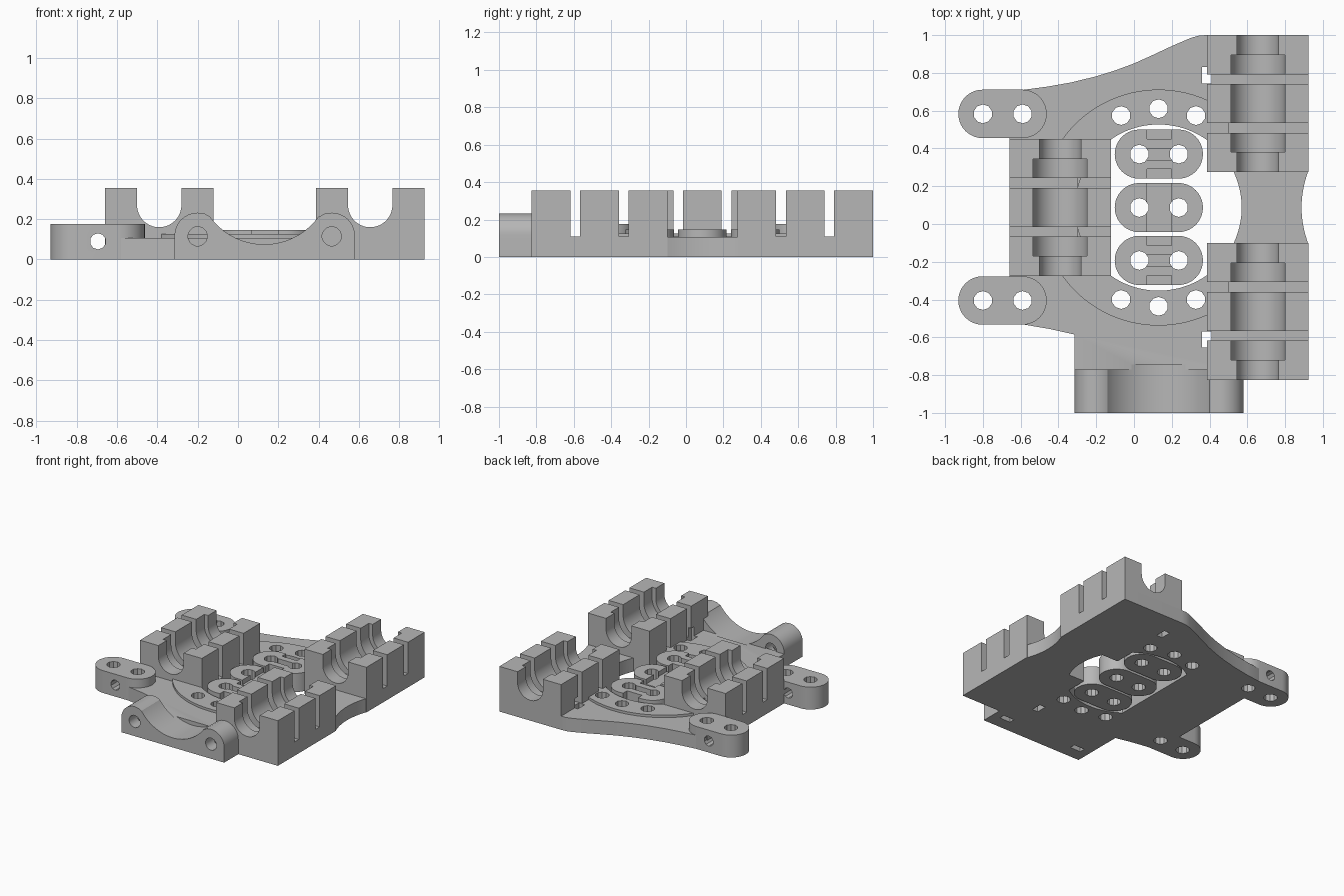
import bpy, bmesh
from math import sin, cos, pi

if "Cube" in bpy.data.objects:
    bpy.data.objects.remove(bpy.data.objects["Cube"])

grey = bpy.data.materials.new("plain_grey")
grey.use_nodes = True
grey.diffuse_color = (0.47, 0.47, 0.47, 1)
grey.node_tree.nodes["Principled BSDF"].inputs["Base Color"].default_value = (0.47, 0.47, 0.47, 1)


def prism(name, pts, lo, hi, axis="z"):
    """Extrude a 2D outline along z, or an x/z outline along y."""
    bm = bmesh.new()
    place = (lambda p, h: (p[0], p[1], h)) if axis == "z" else (lambda p, h: (p[0], h, p[1]))
    a = [bm.verts.new(place(p, lo)) for p in pts]
    b = [bm.verts.new(place(p, hi)) for p in pts]
    bm.faces.new(a)
    bm.faces.new(b)
    n = len(pts)
    for i in range(n):
        j = (i + 1) % n
        bm.faces.new((a[i], a[j], b[j], b[i]))
    bmesh.ops.recalc_face_normals(bm, faces=bm.faces)
    me = bpy.data.meshes.new(name)
    bm.to_mesh(me)
    bm.free()
    me.materials.append(grey)
    ob = bpy.data.objects.new(name, me)
    bpy.context.collection.objects.link(ob)
    return ob


def arc(cx, cy, r, start, end, n):
    return [(cx + r * cos(start + (end - start) * i / n),
             cy + r * sin(start + (end - start) * i / n)) for i in range(n + 1)]


def circle(cx, cy, r, n):
    return arc(cx, cy, r, pi / n, 2 * pi + pi / n, n)[:-1]


def rect(x0, x1, y0, y1):
    return [(x0, y0), (x1, y0), (x1, y1), (x0, y1)]


def stadium(x0, x1, cy, r):
    return arc(x1 - r, cy, r, -pi / 2, pi / 2, 20) + arc(x0 + r, cy, r, pi / 2, 1.5 * pi, 20)


def cutter(pts, lo, hi, axis="z"):
    ob = prism("cutter", pts, lo, hi, axis)
    ob.hide_render = True
    return ob


def hole(x, y, r=0.05):
    return cutter(circle(x, y, r, 10), -0.1, 0.5)


def finish(ob, cutters=()):
    """Cut the part, bake the result and smooth its curved walls."""
    for c in cutters:
        m = ob.modifiers.new("cut", "BOOLEAN")
        m.operation, m.solver, m.object = "DIFFERENCE", "EXACT", c
    bpy.context.view_layer.update()
    dg = bpy.context.evaluated_depsgraph_get()
    baked = bpy.data.meshes.new_from_object(ob.evaluated_get(dg))
    ob.modifiers.clear()
    ob.data = baked
    for c in cutters:
        bpy.data.objects.remove(c)
    bpy.ops.object.select_all(action="DESELECT")
    ob.select_set(True)
    bpy.context.view_layer.objects.active = ob
    bpy.ops.object.shade_smooth_by_angle(angle=0.5)


CX, CY = 0.13, 0.087          # centre of the round opening
PLATE = 0.107
ring_holes = [(CX + dx, CY + s * dy) for s in (1, -1)
              for dx, dy in ((-0.198, 0.487), (0, 0.523), (0.198, 0.487))]
tie_holes = [rect(0.36, 0.41, 0.745, 0.83), rect(0.36, 0.41, -0.655, -0.57)]


def tie_cutters():
    return [cutter(t, -0.1, 0.18) for t in tie_holes]


def dip_cutter():
    return cutter(circle(CX, 0.408, 0.333, 64), -1.1, -0.745, "y")


# Base plate with swept rear edge and waisted left side
outline = [(0.385, 1), (0.925, 1), (0.925, 0.275)]
outline += [(0.887 + 0.034 * ((i - 8) / 8) ** 2, 0.275 - 0.375 * i / 16) for i in range(17)]
outline += [(0.925, -0.1), (0.925, -0.825), (0.58, -0.825), (0.58, -0.78), (-0.315, -0.78),
            (-0.315, -0.585), (-0.45, -0.555), (-0.58, -0.533), (-0.66, -0.5), (-0.66, 0.68),
            (-0.59, 0.71), (-0.46, 0.727), (-0.33, 0.75), (-0.2, 0.782), (-0.1, 0.813),
            (0, 0.85), (0.1, 0.895), (0.2, 0.942), (0.3, 0.985), (0.345, 0.998)]
plate = prism("base_plate", outline, 0, PLATE)
side_holes = [(x, y) for x in (-0.8, -0.59) for y in (0.583, -0.405)]
finish(plate, [cutter(circle(CX, CY, 0.44, 96), -0.1, 0.3), dip_cutter()] + tie_cutters()
       + [hole(*h) for h in ring_holes + side_holes])

# Raised ring around the opening
ring = prism("raised_ring", circle(CX, CY, 0.625, 96), 0.02, 0.126)
finish(ring, [cutter(circle(CX, CY, 0.44, 96), -0.1, 0.3),
              cutter(rect(0.5, 0.9, -0.7, 0.9), -0.1, 0.3),
              cutter(rect(-0.6, -0.3, -0.27, 0.44), -0.1, 0.3)]
       + [hole(*h) for h in ring_holes])


# Bearing holders: stepped trough with tie slots
def trough(cx, r, y0, y1):
    return cutter([(cx + r, 0.45)] + arc(cx, 0.27, r, 0, -pi, 32) + [(cx - r, 0.45)], y0, y1, "y")


def bearing_holder(name, x0, x1, y0, y1, ties=False):
    cx, mid = (x0 + x1) / 2, (y0 + y1) / 2
    ob = prism(name, rect(x0, x1, y0, y1), 0, 0.355)
    cuts = [trough(cx, 0.11, y0 - 0.1, y1 + 0.1), trough(cx, 0.143, mid - 0.257, mid + 0.257)]
    for s in (-1, 1):
        c = mid + s * 0.129
        cuts.append(cutter(rect(x0 - 0.1, x1 + 0.1, c - 0.026, c + 0.026), 0.109, 0.5))
    finish(ob, cuts + (tie_cutters() if ties else []))


bearing_holder("right_bearing_holder", -0.66, -0.122, -0.275, 0.45)
bearing_holder("left_rear_bearing_holder", 0.387, 0.925, 0.275, 1, True)
bearing_holder("left_front_bearing_holder", 0.387, 0.925, -0.825, -0.1, True)

# Side ears with upright holes and a cross hole
for name, y in (("rear_ear", 0.583), ("front_ear", -0.405)):
    ear = prism(name, stadium(-0.93, -0.462, y, 0.128), 0, 0.176)
    finish(ear, [hole(-0.8, y), hole(-0.59, y),
                 cutter(circle(-0.695, 0.09, 0.04, 10), -1, 1, "y")])

# Clamp pads inside the opening, each with a belt channel
for name, y, outer in (("rear_pad", 0.37, 1), ("middle_pad", CY, 0), ("front_pad", -0.193, 1)):
    pad = prism(name, stadium(-0.102, 0.365, y, 0.13), 0, 0.147)
    cuts = [hole(0.028, y), hole(0.237, y)]
    if outer:
        for a, b in ((-0.2, -0.08), (-0.03, 0.03), (0.08, 0.2)):
            cuts.append(cutter(rect(0.068, 0.198, y + a, y + b), 0.08, 0.3))
    else:
        cuts.append(cutter(rect(0.068, 0.198, y - 0.2, y + 0.2), 0.11, 0.3))
    finish(pad, cuts)

# Front mount: two rounded bosses, scooped between, with screw holes and nut pockets
profile = ([(-0.315, 0), (0.58, 0)] + arc(0.465, 0.117, 0.115, 0, pi / 2, 16)
           + [(0.43, 0.227), (0.405, 0.214), (-0.14, 0.214), (-0.165, 0.227)]
           + arc(-0.2, 0.117, 0.115, pi / 2, pi, 16))
mount = prism("front_mount", profile, -1, -0.77, "y")
cuts = [dip_cutter()]
for x in (-0.2, 0.465):
    cuts += [cutter(circle(x, 0.115, 0.048, 16), -1.1, -0.7, "y"),
             cutter(rect(x - 0.047, x + 0.047, -0.9, -0.855), -0.1, 0.16)]
finish(mount, cuts)
